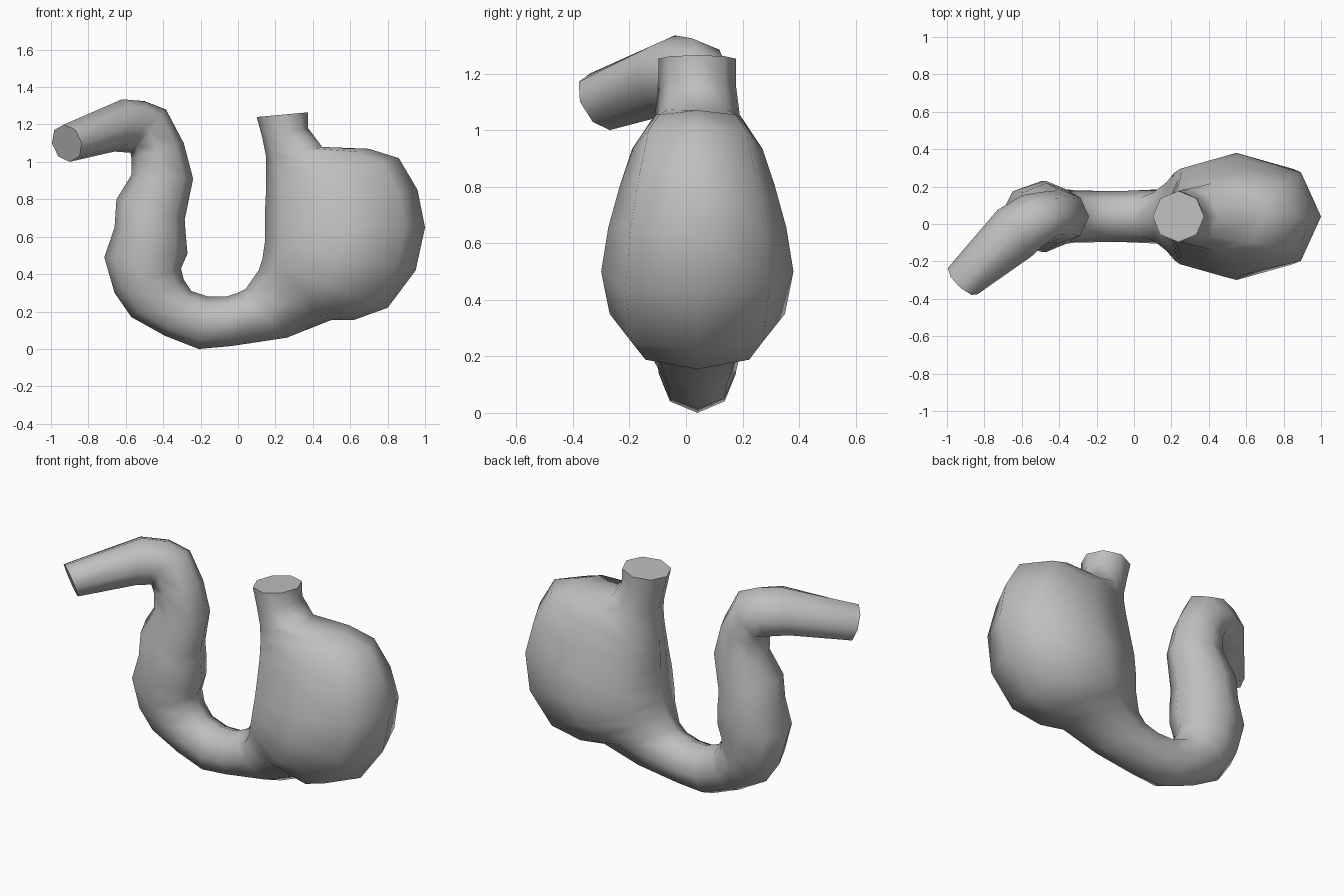
import bpy, bmesh
from math import sin, cos, tau, radians
from mathutils import Vector

cube = bpy.data.objects.get("Cube")
if cube:
    bpy.data.objects.remove(cube)

SIDES = 8
MID_Y = 0.04

grey = bpy.data.materials.new("organ grey")
grey.use_nodes = True
colour = (0.52, 0.52, 0.52, 1)
grey.diffuse_color = colour
grey.node_tree.nodes["Principled BSDF"].inputs["Base Color"].default_value = colour


def ring(inner, outer, side, full=1.0):
    """Eight-sided oval between two edge points, widened along the side vector."""
    inner, outer, side = Vector(inner), Vector(outer), Vector(side)
    centre, half = (inner + outer) / 2, (outer - inner) / 2
    points = []
    for i in range(SIDES):
        a = tau * i / SIDES
        k = full if i % 2 else 1.0
        points.append(centre + (half * cos(a) + side * sin(a)) * k)
    return points


def flat_ring(xi, zi, xo, zo, width, full=1.0):
    return ring((xi, MID_Y, zi), (xo, MID_Y, zo), (0, width, 0), full)


def loft(name, rings):
    bm = bmesh.new()
    loops = [[bm.verts.new(p) for p in r] for r in rings]
    for a, b in zip(loops, loops[1:]):
        for i in range(SIDES):
            j = (i + 1) % SIDES
            bm.faces.new((a[i], a[j], b[j], b[i]))
    bm.faces.new(loops[0])
    bm.faces.new(loops[-1])
    bmesh.ops.recalc_face_normals(bm, faces=bm.faces)
    mesh = bpy.data.meshes.new(name)
    bm.to_mesh(mesh)
    bm.free()
    mesh.materials.append(grey)
    obj = bpy.data.objects.new(name, mesh)
    bpy.context.collection.objects.link(obj)
    bpy.ops.object.select_all(action="DESELECT")
    obj.select_set(True)
    bpy.context.view_layer.objects.active = obj
    bpy.ops.object.shade_smooth_by_angle(angle=radians(65))


# Inlet tube: inner edge x z, outer edge x z, half width
inlet = [
    (0.10, 1.24, 0.375, 1.265, 0.137),
    (0.13, 1.13, 0.375, 1.18, 0.137),
    (0.15, 1.03, 0.45, 1.08, 0.15),
]
# Swollen sac, fanned around its inner edge
sac = [
    (0.15, 0.95, 0.70, 1.07, 0.18),
    (0.15, 0.85, 0.86, 1.02, 0.23),
    (0.145, 0.75, 0.96, 0.85, 0.275),
    (0.145, 0.66, 1.00, 0.65, 0.315),
    (0.145, 0.58, 0.95, 0.42, 0.34),
    (0.13, 0.48, 0.80, 0.22, 0.31),
    (0.11, 0.42, 0.62, 0.155, 0.245),
]
# Lower bend and rising duct
duct = [
    (0.04, 0.32, 0.50, 0.155, 0.185),
    (0.0, 0.30, 0.26, 0.06, 0.145),
    (-0.06, 0.28, -0.04, 0.015, 0.137),
    (-0.16, 0.28, -0.21, 0.0, 0.137),
    (-0.25, 0.31, -0.39, 0.07, 0.14),
    (-0.29, 0.37, -0.57, 0.17, 0.155),
    (-0.305, 0.43, -0.66, 0.30, 0.175),
    (-0.27, 0.51, -0.715, 0.49, 0.19),
    (-0.28, 0.62, -0.66, 0.65, 0.19),
    (-0.285, 0.69, -0.65, 0.80, 0.18),
    (-0.24, 0.91, -0.57, 0.93, 0.145),
    (-0.29, 1.10, -0.57, 1.02, 0.137),
]
rings = [flat_ring(*r) for r in inlet]
rings += [flat_ring(*r, 1.06) for r in sac]
rings += [flat_ring(*r) for r in duct]

# Outlet tube turning forward; the duct's inner edge becomes the top
rings += [
    ring((-0.385, 0.04, 1.28), (-0.575, 0.03, 1.05), (-0.01, 0.137, 0)),
    ring((-0.50, 0.02, 1.325), (-0.59, 0.01, 1.05), (-0.05, 0.14, 0)),
    ring((-0.62, -0.04, 1.335), (-0.66, -0.06, 1.055), (-0.09, 0.125, 0)),
    ring((-0.93, -0.34, 1.2), (-0.90, -0.27, 1.0), (-0.08, 0.07, 0)),
]
loft("stomach", rings)
